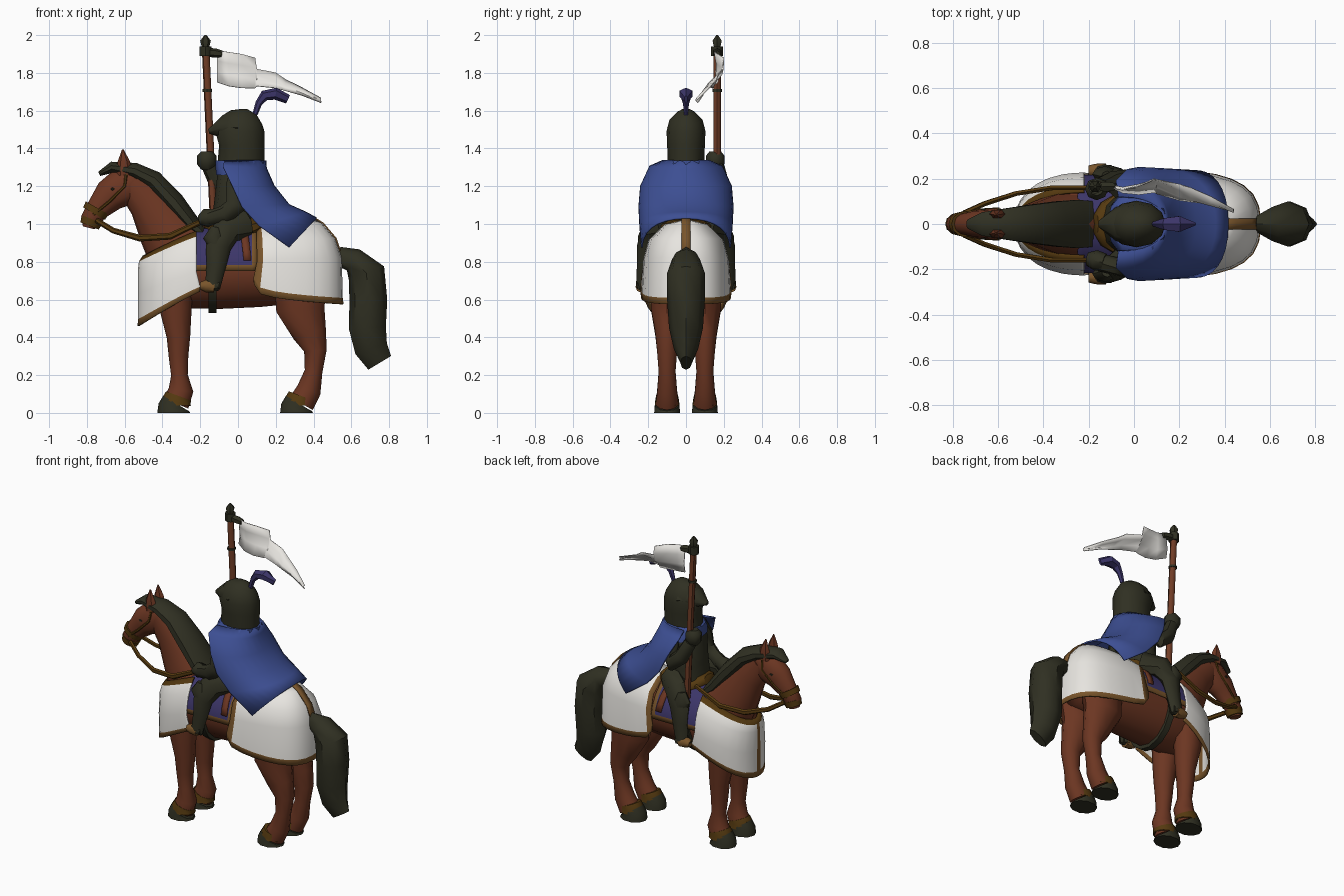
import bpy, bmesh, math
from mathutils import Vector


def mat(name, col):
    m = bpy.data.materials.new(name)
    m.diffuse_color = (*col, 1)
    return m


COAT = mat("chestnut coat", (.15, .037, .016))
DARK = mat("dark iron and hair", (.029, .029, .016))
BLUE = mat("blue cloth", (.046, .077, .29))
PURPLE = mat("purple cloth", (.045, .036, .14))
GOLD = mat("tan trim", (.19, .09, .024))
STRAP = mat("leather strap", (.09, .041, .005))
WHITE = mat("white cloth", (.84, .82, .78))
WOOD = mat("pole wood", (.16, .045, .019))


def finish(name, bm, mats, angle=45):
    bmesh.ops.recalc_face_normals(bm, faces=bm.faces)
    me = bpy.data.meshes.new(name)
    bm.to_mesh(me)
    bm.free()
    ob = bpy.data.objects.new(name, me)
    bpy.context.collection.objects.link(ob)
    for m in mats:
        me.materials.append(m)
    bpy.ops.object.select_all(action='DESELECT')
    ob.select_set(True)
    bpy.context.view_layer.objects.active = ob
    bpy.ops.object.shade_smooth_by_angle(angle=math.radians(angle))
    return ob


def loft(name, m, stations, n=10, angle=45):
    """Elliptical tube through (x, y, z, in-plane radius, sideways radius)."""
    bm = bmesh.new()
    P = [Vector(s[:3]) for s in stations]
    rings = []
    for i, s in enumerate(stations):
        t = (P[min(i + 1, len(P) - 1)] - P[max(i - 1, 0)]).normalized()
        side = Vector((0, 1, 0))
        side = (side - side.dot(t) * t).normalized()
        nor = t.cross(side)
        ring = []
        for k in range(n):
            a = 2 * math.pi * k / n
            ring.append(bm.verts.new(P[i] + nor * s[3] * math.cos(a) + side * s[4] * math.sin(a)))
        rings.append(ring)
    for A, B in zip(rings, rings[1:]):
        for k in range(n):
            bm.faces.new((A[k], A[(k + 1) % n], B[(k + 1) % n], B[k]))
    bm.faces.new(rings[0])
    bm.faces.new(rings[-1])
    return finish(name, bm, [m], angle)


def flat(name, m, pts, n=10, **kw):
    """Loft in the middle plane from (x, z, in-plane radius, sideways radius)."""
    return loft(name, m, [(x, 0, z, a, b) for x, z, a, b in pts], n, **kw)


def sheet(name, mats, rows, pick=None, thick=.01):
    """Thin cloth through rows of points; pick(row, column) gives the material slot."""
    bm = bmesh.new()
    V = [[bm.verts.new(p) for p in r] for r in rows]
    for j in range(len(V) - 1):
        for i in range(len(V[0]) - 1):
            f = bm.faces.new((V[j][i], V[j][i + 1], V[j + 1][i + 1], V[j + 1][i]))
            f.material_index = pick(j, i) if pick else 0
    ob = finish(name, bm, mats)
    mod = ob.modifiers.new("thickness", 'SOLIDIFY')
    mod.thickness = thick
    mod.offset = 0


ANG = [3, 12, 25, 38, 50, 62, 74, 83, 88.6, 90]
ANG = [-a for a in reversed(ANG)] + ANG
COLS = len(ANG) - 1


def wrap(rows, p, ze):
    """U-shaped rows: (open x, open z, closed x, closed z, half width)."""
    out = []
    for xo, zo, xc, zc, w in rows:
        r = []
        for a in ANG:
            c = max(math.cos(math.radians(a)), 0)
            c = 0 if c < 1e-5 else c ** p
            s = math.sin(math.radians(abs(a))) ** p * (1 if a > 0 else -1)
            r.append((xo + (xc - xo) * c, w * s, zo + (zc - zo) * c ** ze))
        out.append(r)
    return out


# --- horse ---
flat("horse_body", COAT, [(-.48, .8, .1, .08), (-.42, .78, .19, .13), (-.3, .77, .215, .175),
     (-.1, .76, .21, .185), (.1, .76, .2, .19), (.3, .79, .21, .195), (.42, .8, .19, .17), (.5, .82, .12, .11)], 14)
flat("horse_neck", COAT, [(-.26, .8, .2, .16), (-.38, .98, .155, .115), (-.47, 1.12, .115, .08),
     (-.56, 1.22, .09, .065)], 12)
flat("horse_head", COAT, [(-.53, 1.23, .08, .055), (-.6, 1.2, .105, .07), (-.68, 1.15, .088, .065),
     (-.75, 1.07, .06, .048), (-.78, 1.02, .055, .047), (-.79, .98, .032, .035)], 12)
flat("mane", DARK, [(-.735, 1.265, .012, .02), (-.67, 1.3, .03, .055), (-.55, 1.28, .045, .075), (-.45, 1.23, .055, .09),
     (-.34, 1.11, .06, .105), (-.25, 1.0, .05, .112), (-.18, .94, .03, .105)])
flat("tail", DARK, [(.53, .83, .05, .03), (.61, .81, .065, .075), (.68, .74, .1, .1), (.69, .6, .1, .1),
     (.685, .45, .098, .09), (.705, .34, .088, .065), (.75, .265, .07, .03)], 8)
FRONT = [(-.34, .72, .1, .085), (-.33, .55, .085, .075), (-.315, .4, .062, .06), (-.315, .3, .052, .052),
         (-.31, .2, .044, .045), (-.302, .12, .066, .055), (-.33, .05, .072, .062)]
HIND = [(.34, .75, .15, .09), (.33, .55, .128, .09), (.38, .42, .09, .066), (.41, .33, .06, .056),
        (.4, .22, .047, .047), (.375, .12, .065, .055), (.335, .05, .07, .062)]
for s, side in ((-1, "right"), (1, "left")):
    for label, leg, hx in (("front", FRONT, -.34), ("hind", HIND, .31)):
        loft(f"{label}_leg_{side}", COAT, [(x, s * .1, z, a, b) for x, z, a, b in leg])
        loft(f"{label}_hoof_{side}", DARK, [(hx, s * .1, 0, .087, .072), (hx, s * .1, .03, .083, .069),
             (hx + .012, s * .1, .05, .079, .067)])
        loft(f"{label}_coronet_{side}", STRAP, [(hx + .012, s * .1, .04, .08, .068),
             (hx + .012, s * .1, .055, .079, .067), (hx + .025, s * .1, .09, .07, .06)])
    loft(f"ear_{side}", COAT, [(-.6, s * .04, 1.26, .042, .024), (-.605, s * .045, 1.33, .033, .02),
         (-.61, s * .04, 1.395, .004, .004)], 6)
    loft(f"eye_{side}", DARK, [(-.675, s * .061, 1.185, .003, .004), (-.665, s * .065, 1.185, .008, .005),
         (-.655, s * .065, 1.185, .003, .004)], 6)
    # bridle and reins
    loft(f"rein_{side}", STRAP, [(-.75, s * .05, 1.02, .014, .011), (-.66, s * .09, .965, .015, .012),
         (-.52, s * .135, .925, .018, .012), (-.36, s * .16, .935, .018, .012), (-.18, s * .16, 1.02, .014, .011)], 6)
    loft(f"cheek_strap_{side}", STRAP, [(-.765, s * .044, 1.05, .008, .006), (-.68, s * .063, 1.12, .008, .006),
         (-.6, s * .068, 1.2, .008, .006), (-.59, s * .053, 1.28, .008, .006)], 6)
flat("nose_band", STRAP, [(-.745, 1.085, .07, .058), (-.762, 1.055, .066, .055)], 12)
flat("bit", STRAP, [(-.772, 1.025, .06, .052), (-.786, .99, .052, .046)], 12)

# --- horse cloths ---
hem_sides = lambda j, i: 1 if j == 4 or i in (0, COLS - 1) else 0
sheet("rear_caparison", [WHITE, GOLD], wrap([(.1, .97, .4, 1.025, .001), (.1, .955, .44, 1.0, .12),
      (.1, .9, .51, .92, .195), (.1, .8, .545, .82, .222), (.082, .715, .55, .608, .232),
      (.085, .68, .555, .575, .235)], .7, .28), hem_sides)
sheet("rump_stripe", [GOLD], [[(x, y, z) for y in (-.024, .024)] for x, z in
      ((.37, 1.03), (.408, 1.03), (.45, 1.004), (.518, .924), (.553, .82))], thick=.008)
front_trim = lambda j, i: 2 if j == 0 else 1 if j == 4 or i == COLS // 2 else 0
sheet("front_caparison", [WHITE, GOLD, STRAP], wrap([(-.22, .96, -.5, .83, .14), (-.22, .93, -.52, .8, .165),
      (-.22, .87, -.525, .76, .2), (-.22, .75, -.525, .63, .222), (-.2, .668, -.525, .495, .22),
      (-.2, .642, -.527, .46, .22)], .9, 1.1), front_trim)
xs = [-.25, -.225, -.1, 0, .075, .1]
arch = [-92, -84] + list(range(-72, 73, 18)) + [84, 92]
over = lambda a, k: (k * math.sin(math.radians(a)), .76 + (k + .008) * math.cos(math.radians(a)))
sheet("saddle_pad", [PURPLE, GOLD], [[(x, *over(a, .213)) for a in arch] for x in xs],
      lambda j, i: 1 if j == 4 or i in (0, len(arch) - 2) else 0)
sheet("saddle_flap", [COAT], [[(x + .03 * abs(a) / 78, *over(a, .219)) for a in range(-78, 79, 12)] for x in (.0, .04)])
flat("saddle", STRAP, [(-.17, 1.0, .03, .05), (-.14, .985, .05, .1), (-.08, .96, .05, .14), (.02, .96, .05, .16),
     (.09, .985, .055, .13), (.12, .995, .03, .1)])
flat("girth", DARK, [(-.155, .75, .222, .2), (-.115, .75, .222, .2)], 16)

# --- rider ---
flat("torso", DARK, [(-.03, .97, .12, .14), (-.03, 1.08, .1, .13), (0, 1.25, .11, .16), (.02, 1.33, .09, .1)])
for s, side in ((-1, "right"), (1, "left")):
    loft(f"thigh_and_boot_{side}", DARK, [(.03, s * .1, 1.0, .08, .07), (-.06, s * .18, .97, .08, .06),
         (-.105, s * .215, .88, .068, .045), (-.115, s * .225, .78, .052, .035), (-.135, s * .235, .66, .04, .03)], 8)
    loft(f"foot_{side}", DARK, [(-.1, s * .235, .675, .03, .026), (-.16, s * .235, .68, .028, .026),
         (-.2, s * .235, .675, .012, .015)], 8)
    loft(f"stirrup_{side}", GOLD, [(-.2, s * .235, .672, .02, .024), (-.17, s * .235, .672, .034, .031),
         (-.125, s * .235, .668, .032, .033)], 8)
    loft(f"knee_guard_{side}", DARK, [(-.11, s * .22, .88, .04, .035), (-.13, s * .22, .93, .055, .035),
         (-.12, s * .21, .98, .025, .025)], 8)
loft("rein_arm", DARK, [(.01, -.14, 1.27, .055, .045), (-.01, -.175, 1.2, .055, .045), (-.01, -.2, 1.1, .055, .04),
     (-.07, -.19, 1.05, .05, .04), (-.15, -.17, 1.03, .04, .04)], 8)
loft("rein_hand", DARK, [(-.13, -.17, 1.04, .04, .04), (-.17, -.16, 1.03, .05, .045), (-.205, -.155, 1.02, .025, .03)], 8)
loft("pole_arm", DARK, [(.01, .14, 1.27, .055, .045), (-.01, .175, 1.2, .055, .045), (-.04, .2, 1.15, .055, .042),
     (-.1, .19, 1.2, .048, .042), (-.15, .165, 1.3, .04, .04)], 8)
loft("pole_hand", DARK, [(-.16, .16, 1.295, .035, .035), (-.165, .155, 1.32, .052, .05), (-.165, .155, 1.36, .052, .05),
     (-.165, .155, 1.385, .03, .03)], 8)
flat("helmet", DARK, [(.015, 1.3, .125, .095), (.02, 1.42, .12, .1), (.01, 1.49, .13, .103), (.02, 1.55, .11, .088),
     (.03, 1.59, .07, .05), (.03, 1.608, .02, .02)], 12)
flat("visor", DARK, [(0, 1.51, .085, .1), (-.08, 1.51, .06, .075), (-.155, 1.49, .012, .015)], 8)
flat("plume", PURPLE, [(.09, 1.58, .014, .012), (.11, 1.64, .018, .018), (.14, 1.68, .028, .03), (.2, 1.69, .032, .04),
     (.265, 1.66, .024, .008)], 6, angle=25)
flat("cape_collar", BLUE, [(.015, 1.26, .13, .17), (.015, 1.305, .135, .155), (.015, 1.335, .135, .115)], 12)
sheet("cape", [BLUE], wrap([(-.07, 1.335, .14, 1.335, .12), (-.08, 1.305, .15, 1.29, .19), (-.03, 1.2, .19, 1.2, .238),
      (.02, 1.09, .27, 1.1, .247), (.11, .99, .36, 1.06, .242), (.27, .875, .415, 1.03, .233)], .88, 1))

# --- banner ---
loft("banner_pole", WOOD, [(-.125, .165, .93, .02, .02), (-.172, .165, 1.94, .02, .02)], 8)
for k, (x, z, h, r) in enumerate([(-.163, 1.7, .014, .026), (-.172, 1.89, .05, .032)]):
    loft(f"pole_band_{k + 1}", DARK, [(x, .165, z, r, r), (x, .165, z + h, r, r)], 8)
loft("pole_finial", DARK, [(-.172, .165, 1.93, .018, .018), (-.172, .165, 1.97, .028, .028),
     (-.172, .165, 2.0, .006, .006)], 6)
loft("banner_bracket", DARK, [(-.17, .165, 1.91, .022, .02), (-.12, .165, 1.905, .025, .025), (-.085, .165, 1.9, .018, .018)], 6)
# each column: x, top z, bottom z, y
FLAG = [(-.11, 1.92, 1.75, .165), (-.05, 1.91, 1.73, .145), (.02, 1.9, 1.72, .15), (.09, 1.88, 1.72, .17),
        (.1, 1.82, 1.73, .165), (.2, 1.8, 1.72, .14), (.25, 1.765, 1.705, .13), (.34, 1.72, 1.68, .105), (.44, 1.665, 1.642, .065)]
sheet("banner", [WHITE], [[(x, y + .02 * math.sin(v * math.pi + x * 9) + .03 * (.5 - v), t + (b - t) * v)
      for x, t, b, y in FLAG] for v in (0, .33, .67, 1)], thick=.006)
